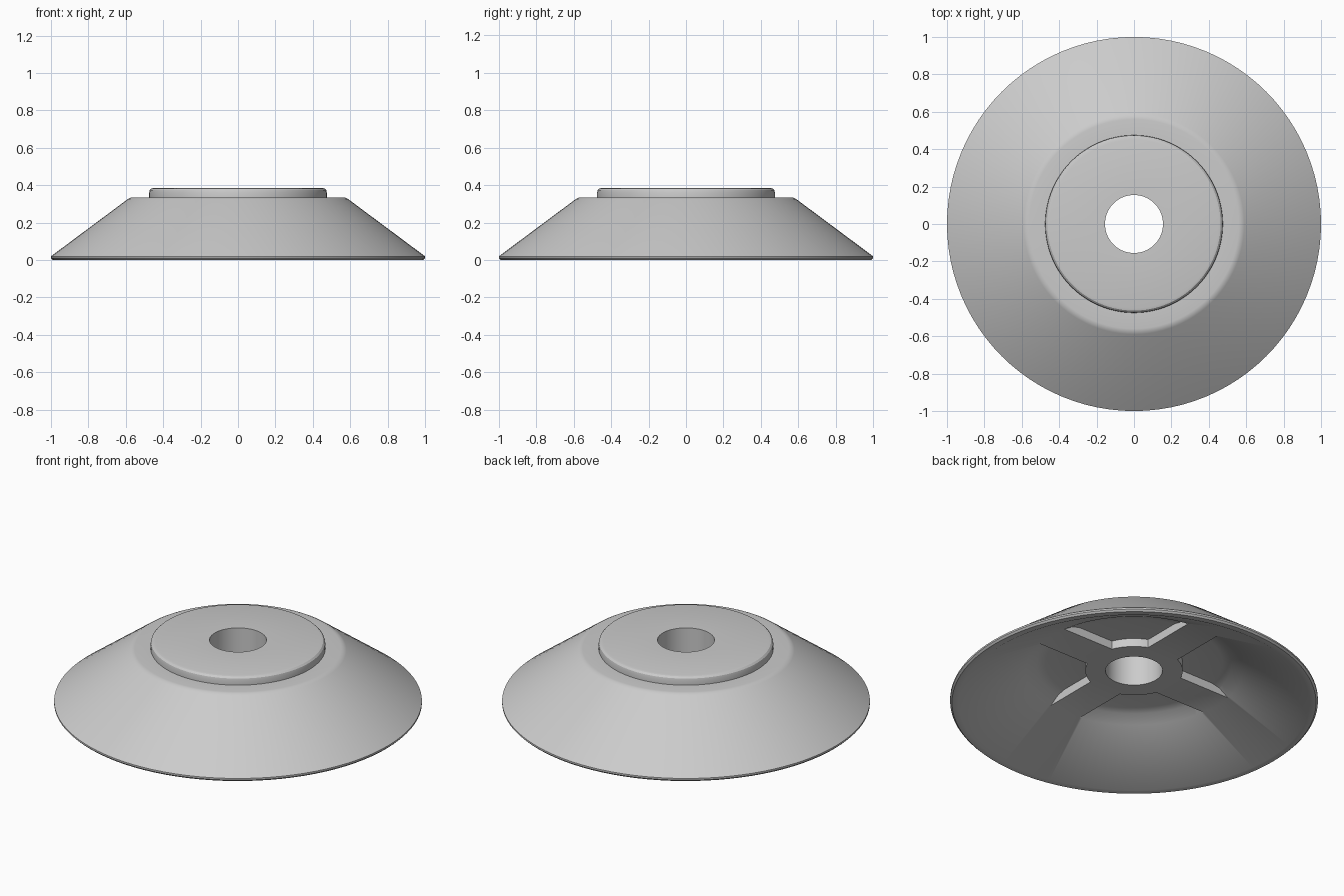
import bpy, bmesh
from math import pi, radians
from mathutils import Matrix, Vector

old = bpy.data.objects.get("Cube")
if old:
    bpy.data.objects.remove(old, do_unlink=True)

SEGMENTS = 96
grey = bpy.data.materials.new("light grey")
grey.use_nodes = True
colour = (0.6, 0.6, 0.6, 1)
grey.diffuse_color = colour
grey.node_tree.nodes["Principled BSDF"].inputs["Base Color"].default_value = colour


def add_object(name, bm):
    bmesh.ops.recalc_face_normals(bm, faces=bm.faces)
    mesh = bpy.data.meshes.new(name)
    bm.to_mesh(mesh)
    bm.free()
    mesh.materials.append(grey)
    obj = bpy.data.objects.new(name, mesh)
    bpy.context.collection.objects.link(obj)
    return obj


def lathe(name, profile):
    """Revolve a closed radius/height profile around z."""
    bm = bmesh.new()
    verts = [bm.verts.new((r, 0, z)) for r, z in profile]
    edges = [bm.edges.new((a, b)) for a, b in zip(verts, verts[1:] + verts[:1])]
    bmesh.ops.spin(bm, geom=verts + edges, cent=(0, 0, 0), axis=(0, 0, 1),
                   angle=2 * pi, steps=SEGMENTS, use_merge=True)
    bmesh.ops.remove_doubles(bm, verts=bm.verts, dist=0.0001)
    return add_object(name, bm)


# Conical shell with raised top boss, through hole and hub underneath
shell = lathe("conical_shell", [
    (0.155, 0.2), (0.155, 0.385),
    (0.45, 0.385), (0.463, 0.382), (0.472, 0.373), (0.475, 0.36), (0.475, 0.335),
    (0.56, 0.335), (0.575, 0.333), (0.59, 0.325),
    (1.0, 0.02), (1.0, 0.01), (0.99, 0.0),
    (0.955, 0.0), (0.59, 0.2), (0.53, 0.238), (0.48, 0.25),
    (0.265, 0.25), (0.265, 0.2),
])

# Four stiffening ribs joining the hub to the shell
bm = bmesh.new()
inner, outer, width, low, high = 0.2, 0.62, 0.207, 0.2, 0.28
for i in range(4):
    place = (Matrix.Rotation(radians(90 * i), 4, "Z")
             @ Matrix.Translation(((inner + outer) / 2, 0, (low + high) / 2))
             @ Matrix.Diagonal(Vector((outer - inner, width, high - low, 1))))
    bmesh.ops.create_cube(bm, size=1, matrix=place)
ribs = add_object("ribs", bm)

# Fuse the ribs into the shell
fuse = shell.modifiers.new("fuse_ribs", "BOOLEAN")
fuse.operation = "UNION"
fuse.solver = "EXACT"
fuse.object = ribs
bpy.ops.object.select_all(action="DESELECT")
bpy.context.view_layer.objects.active = shell
shell.select_set(True)
bpy.ops.object.modifier_apply(modifier=fuse.name)
bpy.data.objects.remove(ribs, do_unlink=True)
bpy.ops.object.shade_smooth_by_angle(angle=radians(30))
